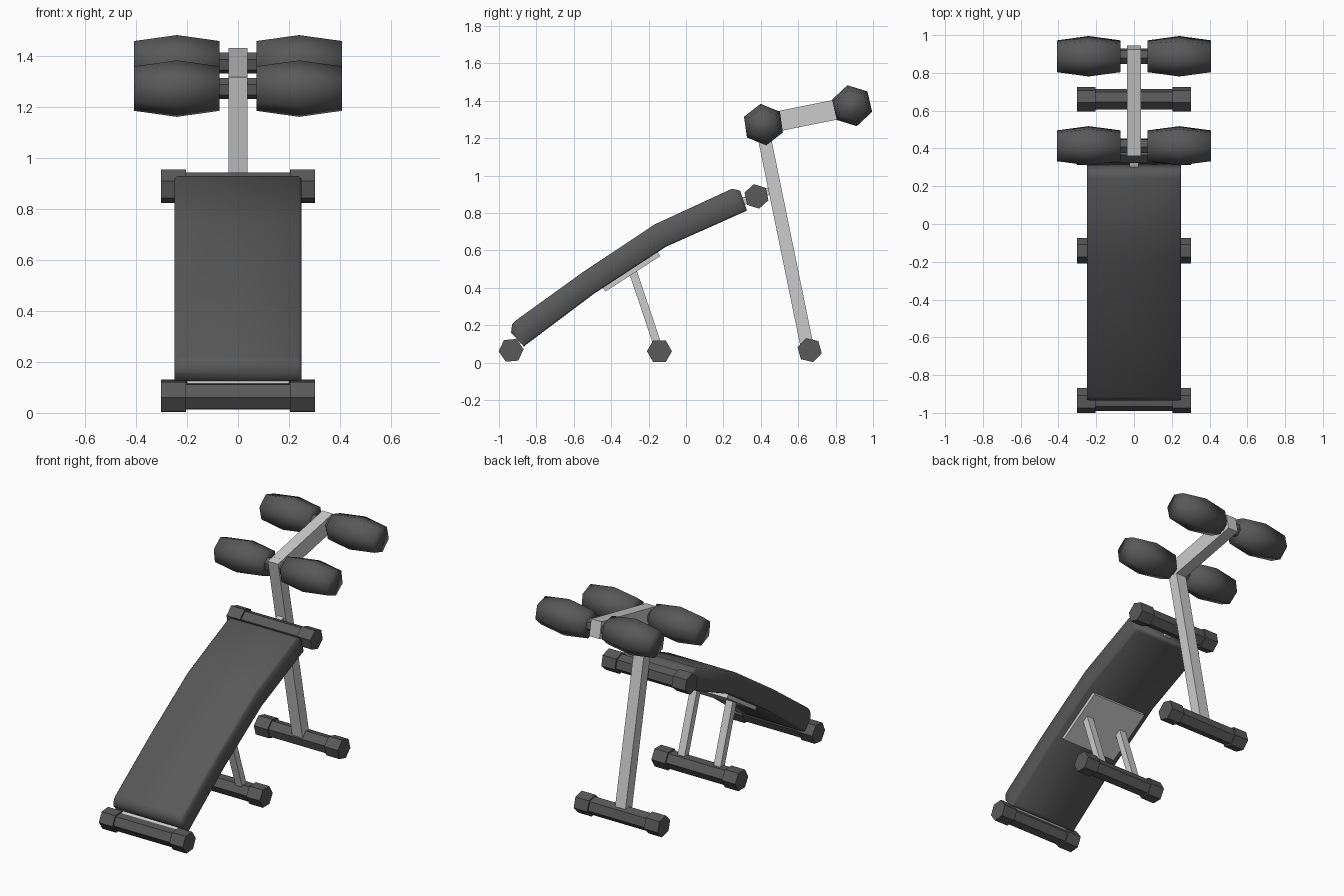
import bpy, bmesh, math
from mathutils import Vector, Matrix

if "Cube" in bpy.data.objects:
    bpy.data.objects.remove(bpy.data.objects["Cube"])


def grey(name, v):
    m = bpy.data.materials.new(name)
    m.diffuse_color = (v, v, v, 1)
    m.use_nodes = True
    m.node_tree.nodes["Principled BSDF"].inputs["Base Color"].default_value = m.diffuse_color
    return m


DARK = grey("dark_padding", 0.1)
METAL = grey("grey_metal", 0.62)


def finish(bm, name, mat, angle=None):
    bmesh.ops.recalc_face_normals(bm, faces=bm.faces)
    me = bpy.data.meshes.new(name)
    bm.to_mesh(me)
    bm.free()
    me.materials.append(mat)
    ob = bpy.data.objects.new(name, me)
    bpy.context.collection.objects.link(ob)
    if angle:
        bpy.ops.object.select_all(action='DESELECT')
        bpy.context.view_layer.objects.active = ob
        ob.select_set(True)
        bpy.ops.object.shade_smooth_by_angle(angle=math.radians(angle))
    return ob


def lathe_x(name, y, z, rings, rot=0, angle=None):
    """Six-sided solid along x from (x, radius) rings."""
    bm = bmesh.new()
    loops = []
    for x, r in rings:
        loops.append([bm.verts.new((x, y + r * math.cos(a), z + r * math.sin(a)))
                      for a in (math.radians(rot + 60 * i) for i in range(6))])
    for a, b in zip(loops, loops[1:]):
        for i in range(6):
            j = (i + 1) % 6
            bm.faces.new((a[i], a[j], b[j], b[i]))
    bm.faces.new(loops[0])
    bm.faces.new(loops[-1])
    return finish(bm, name, DARK, angle)


def beam(name, p, q, width, depth, x=0):
    """Square bar in the y-z plane between two (y, z) points."""
    a, b = Vector((x, *p)), Vector((x, *q))
    d = b - a
    bm = bmesh.new()
    bmesh.ops.create_cube(bm, size=1)
    rot = Matrix.Rotation(math.atan2(d.z, d.y), 4, 'X')
    bm.transform(Matrix.Translation((a + b) / 2) @ rot
                 @ Matrix.Diagonal((width, d.length, depth, 1)))
    return finish(bm, name, METAL)


# Curved pad: matching top and bottom side profiles swept across x, soft shaded
top = [(-.935, .16), (-.93, .205), (-.915, .222), (-.556, .481), (-.17, .738), (.246, .93), (.289, .92)]
bottom = [(-.866, .086), (-.866, .086), (-.85, .1), (-.49, .37), (-.107, .62), (.31, .806), (.326, .813)]
bm = bmesh.new()
columns = []
for (ty, tz), (by, bz) in zip(top, bottom):
    my, mz = (ty + by) / 2, (tz + bz) / 2
    columns.append([bm.verts.new(c) for c in (
        (-.238, ty, tz), (.238, ty, tz), (.249, ty * .85 + my * .15, tz * .85 + mz * .15),
        (.249, by * .85 + my * .15, bz * .85 + mz * .15), (.238, by, bz), (-.238, by, bz),
        (-.249, by * .85 + my * .15, bz * .85 + mz * .15),
        (-.249, ty * .85 + my * .15, tz * .85 + mz * .15))])
for a, b in zip(columns, columns[1:]):
    for i in range(8):
        j = (i + 1) % 8
        bm.faces.new((a[i], a[j], b[j], b[i]))
bm.faces.new(columns[0])
bm.faces.new(columns[-1])
bmesh.ops.remove_doubles(bm, verts=bm.verts, dist=0.001)
finish(bm, "curved_pad", DARK, 100)

# Cross tubes with larger end caps
caps = [(-.303, .067), (-.205, .067), (-.205, .056),
        (.205, .056), (.205, .067), (.303, .067)]
for name, y, z, rot in (("front_foot", -.935, .066, 5), ("middle_foot", -.142, .061, 0),
                        ("rear_foot", .661, .067, -14), ("pad_top_bar", .377, .889, -18)):
    lathe_x(name, y, z, caps, rot)

# Links from the pad to its end bars
beam("front_link_plate", (-.95, .07), (-.83, .165), .4, .03)
beam("rear_link", (.25, .84), (.45, .92), .045, .04)

# Middle support
beam("support_plate", (-.44, .395), (-.147, .585), .4, .035)
for s, side in ((-1, "left"), (1, "right")):
    beam("middle_leg_" + side, (-.144, .07), (-.285, .49), .05, .043, s * .13)

# Upright and upper arm
beam("upright_post", (.655, .05), (.394, 1.325), .075, .07)
beam("upper_arm", (.42, 1.276), (.935, 1.38), .075, .107)

# Foam rollers on their axles
for name, y, z, rot in (("front", .414, 1.273, -22), ("rear", .888, 1.374, -17)):
    lathe_x(name + "_roller_axle", y, z, [(-.1, .042), (.1, .042)], rot)
    for s, side in ((-1, "left"), (1, "right")):
        lathe_x(f"{name}_foam_roller_{side}", y, z,
                [(s * .072, .088), (s * .24, .112), (s * .408, .088)], rot, 120)
